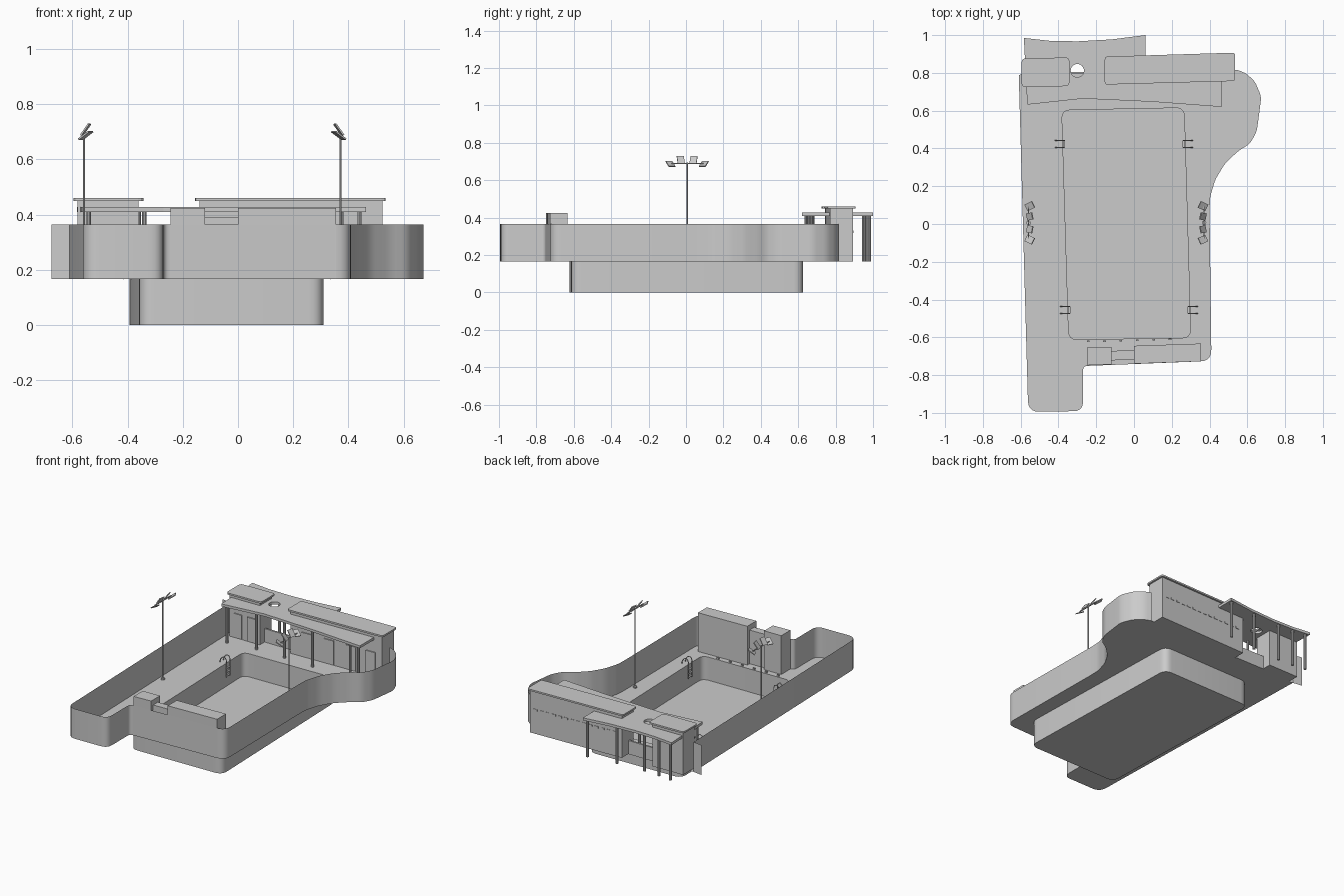
import bpy, bmesh, math
from mathutils import Vector, Euler

if "Cube" in bpy.data.objects:
    bpy.data.objects.remove(bpy.data.objects["Cube"])

DECK, TOP = 0.166, 0.365


def rounded(pts, r, n=6):
    """Round every corner of a closed outline; r is a radius or a list of radii."""
    out = []
    for i, p in enumerate(pts):
        rad = r[i] if isinstance(r, (list, tuple)) else r
        p = Vector(p)
        if rad <= 0:
            out.append(tuple(p))
            continue
        a = p + (Vector(pts[i - 1]) - p).normalized() * rad
        b = p + (Vector(pts[(i + 1) % len(pts)]) - p).normalized() * rad
        for k in range(n + 1):
            t = k / n
            out.append(tuple(a * (1 - t) ** 2 + p * 2 * t * (1 - t) + b * t * t))
    return out


def finish(name, bm, smooth=False):
    me = bpy.data.meshes.new(name)
    bmesh.ops.recalc_face_normals(bm, faces=bm.faces)
    bm.to_mesh(me)
    bm.free()
    ob = bpy.data.objects.new(name, me)
    bpy.context.collection.objects.link(ob)
    if smooth:
        bpy.ops.object.select_all(action='DESELECT')
        ob.select_set(True)
        bpy.context.view_layer.objects.active = ob
        bpy.ops.object.shade_smooth_by_angle(angle=math.radians(30))
    return ob


def prism(name, pts, z0, z1, bottom=True, top=True, closed=True, smooth=False):
    bm = bmesh.new()
    lo = [bm.verts.new((x, y, z0)) for x, y in pts]
    hi = [bm.verts.new((x, y, z1)) for x, y in pts]
    n = len(pts)
    for i in range(n if closed else n - 1):
        j = (i + 1) % n
        bm.faces.new((lo[i], lo[j], hi[j], hi[i]))
    if bottom:
        bm.faces.new(lo[::-1])
    if top:
        bm.faces.new(hi)
    return finish(name, bm, smooth)


def sheet(name, loops, z, thick=0):
    """Flat sheet with holes: first loop is the border, the rest are openings."""
    bm = bmesh.new()
    for loop in loops:
        vs = [bm.verts.new((x, y, z)) for x, y in loop]
        for i in range(len(vs)):
            bm.edges.new((vs[i - 1], vs[i]))
    bmesh.ops.triangle_fill(bm, edges=bm.edges[:], use_beauty=True, normal=(0, 0, 1))
    if thick:
        g = bmesh.ops.extrude_face_region(bm, geom=bm.faces[:], use_keep_orig=True)
        vs = [v for v in g['geom'] if isinstance(v, bmesh.types.BMVert)]
        bmesh.ops.translate(bm, verts=vs, vec=(0, 0, thick))
    return finish(name, bm)


def box(name, c, size, rot=(0, 0, 0)):
    bm = bmesh.new()
    bmesh.ops.create_cube(bm, size=1)
    bmesh.ops.scale(bm, vec=size, verts=bm.verts)
    ob = finish(name, bm)
    ob.location, ob.rotation_euler = c, Euler(rot)
    return ob


def post(name, x, y, z0, z1, r, n=10):
    circ = [(x + r * math.cos(2 * math.pi * k / n), y + r * math.sin(2 * math.pi * k / n)) for k in range(n)]
    return prism(name, circ, z0, z1, smooth=True)


def tube(name, pts, r):
    cu = bpy.data.curves.new(name, 'CURVE')
    cu.dimensions, cu.bevel_depth, cu.bevel_resolution = '3D', r, 1
    sp = cu.splines.new('POLY')
    sp.points.add(len(pts) - 1)
    for q, p in zip(sp.points, pts):
        q.co = (*p, 1)
    ob = bpy.data.objects.new(name, cu)
    bpy.context.collection.objects.link(ob)
    bpy.ops.object.select_all(action='DESELECT')
    ob.select_set(True)
    bpy.context.view_layer.objects.active = ob
    bpy.ops.object.convert(target='MESH')


# Pool basin: outer shell and inner lining
inner = rounded([(-0.345, -0.612), (0.30, -0.602), (0.265, 0.615), (-0.382, 0.602)], 0.045)
outer = rounded([(-0.357, -0.624), (0.311, -0.613), (0.276, 0.627), (-0.395, 0.614)], 0.055)
prism("basin_shell", outer, 0, DECK, top=False, smooth=True)
prism("basin_lining", inner, 0.012, DECK, top=False, smooth=True)

# Deck with pool opening
lobe = [(0.40, 0.06), (0.402, 0.14), (0.43, 0.235), (0.48, 0.318), (0.55, 0.385), (0.614, 0.425),
        (0.65, 0.49), (0.662, 0.58), (0.674, 0.675), (0.64, 0.755), (0.59, 0.80), (0.545, 0.816)]
rim = [(-0.61, 0.79), (-0.56, -0.995), (-0.27, -0.99), (-0.27, -0.752), (0.41, -0.725)] + lobe
radii = [0, 0.06, 0.05, 0.025, 0.06] + [0.025] * (len(lobe) - 1) + [0]
border = rounded(rim, radii, 5)
sheet("deck", [border, inner], DECK)

# Perimeter wall, open along the building side, with a short return at the back left
prism("perimeter_wall", [(-0.675, 0.80)] + border, DECK, TOP,
      bottom=False, top=False, closed=False, smooth=True)

# Front service blocks
prism("front_block_left", [(-0.245, -0.748), (-0.12, -0.743), (-0.12, -0.65), (-0.245, -0.652)], DECK, 0.424)
prism("front_block_middle", [(-0.12, -0.722), (0, -0.718), (0, -0.668), (-0.12, -0.672)], DECK, 0.39)
prism("front_block_right", [(0, -0.74), (0.355, -0.727), (0.355, -0.633), (0, -0.645)], DECK, 0.424)

# Back buildings with overhanging roofs
prism("main_building", [(-0.14, 0.752), (0.523, 0.77), (0.523, 0.894), (-0.14, 0.875)], DECK, 0.45)
prism("main_roof", rounded([(-0.155, 0.738), (0.535, 0.757), (0.535, 0.907), (-0.155, 0.886)], 0.015, 3), 0.449, 0.46)
prism("side_building", [(-0.582, 0.742), (-0.36, 0.745), (-0.36, 0.867), (-0.582, 0.864)], DECK, 0.45)
prism("side_roof", rounded([(-0.595, 0.725), (-0.342, 0.73), (-0.342, 0.882), (-0.595, 0.876)], 0.02, 3), 0.449, 0.46)

# Canopy with round skylight opening
sky = [(-0.30 + 0.035 * math.cos(k * math.pi / 12), 0.812 + 0.035 * math.sin(k * math.pi / 12)) for k in range(24)]
sheet("canopy", [[(-0.583, 0.985), (-0.45, 0.97), (-0.30, 0.967), (-0.12, 0.977), (0.06, 1.0), (0.06, 0.80),
                  (0.463, 0.80), (0.463, 0.62), (0.1, 0.647), (-0.27, 0.664), (-0.565, 0.632)], sky], 0.41, 0.017)
for x, y in ((0.04, 0.98), (-0.16, 0.955), (-0.36, 0.95), (-0.47, 0.955), (-0.56, 0.965)):
    post("back_post", x, y, DECK, 0.412, 0.009)
for x, y in ((-0.54, 0.655), (-0.34, 0.68), (-0.13, 0.675), (0.08, 0.67), (0.375, 0.645), (0.44, 0.64)):
    post("front_post", x, y, DECK, 0.412, 0.008)

# Entrance partition, doors and high window slots
box("entrance_counter", (-0.25, 0.80, 0.21), (0.22, 0.012, 0.09))
for x in (-0.52, -0.42):
    box("side_door", (x, 0.742, 0.25), (0.06, 0.012, 0.16))
for x in (-0.02, 0.14, 0.30, 0.44):
    box("main_door", (x, 0.755 + 0.027 * x, 0.25), (0.07, 0.012, 0.16), (0, 0, 0.027))
for k in range(14):
    x = -0.09 + 0.044 * k
    box("window_slot", (x, 0.879 + 0.0287 * x, 0.325), (0.026, 0.006, 0.012), (0, 0, 0.0287))

# Floodlight masts: four tilted panels each, mirrored about the pool
for s in (1, -1):
    px = -0.0935 + s * 0.4645
    post("light_mast", px, 0.006, DECK, 0.695, 0.004)
    post("mast_base", px, 0.006, DECK, DECK + 0.01, 0.012)
    box("mast_arm", (px, 0.008, 0.69), (0.006, 0.17, 0.006))
    for dy, z, tilt, yaw in ((-0.083, 0.687, 0.6, -0.45), (-0.028, 0.708, 0.95, -0.2),
                             (0.040, 0.708, 0.95, 0.2), (0.095, 0.687, 0.6, 0.45)):
        box("floodlight", (px - s * 0.006, dy, z), (0.05, 0.038, 0.006), (0, s * tilt, -s * yaw))

# Pool ladders: paired hoop handrails at four places
for x, y, s in ((-0.377, 0.424, -1), (-0.349, -0.455, -1), (0.27, 0.424, 1), (0.296, -0.455, 1)):
    for d in (-0.019, 0.019):
        hoop = [(-0.008, -0.09), (-0.008, 0.022), (-0.002, 0.036), (0.010, 0.042),
                (0.024, 0.036), (0.036, 0.02), (0.04, 0)]
        tube("handrail", [(x + s * u, y + d, DECK + v) for u, v in hoop], 0.003)
    for k in range(3):
        box("ladder_step", (x - s * 0.008, y, DECK - 0.03 - 0.025 * k), (0.01, 0.038, 0.004))

# Starting blocks along the front end
for k in range(6):
    box("starting_block", (-0.243 + 0.0867 * k, -0.622 + 0.0025 * k, DECK + 0.006), (0.014, 0.008, 0.012))
